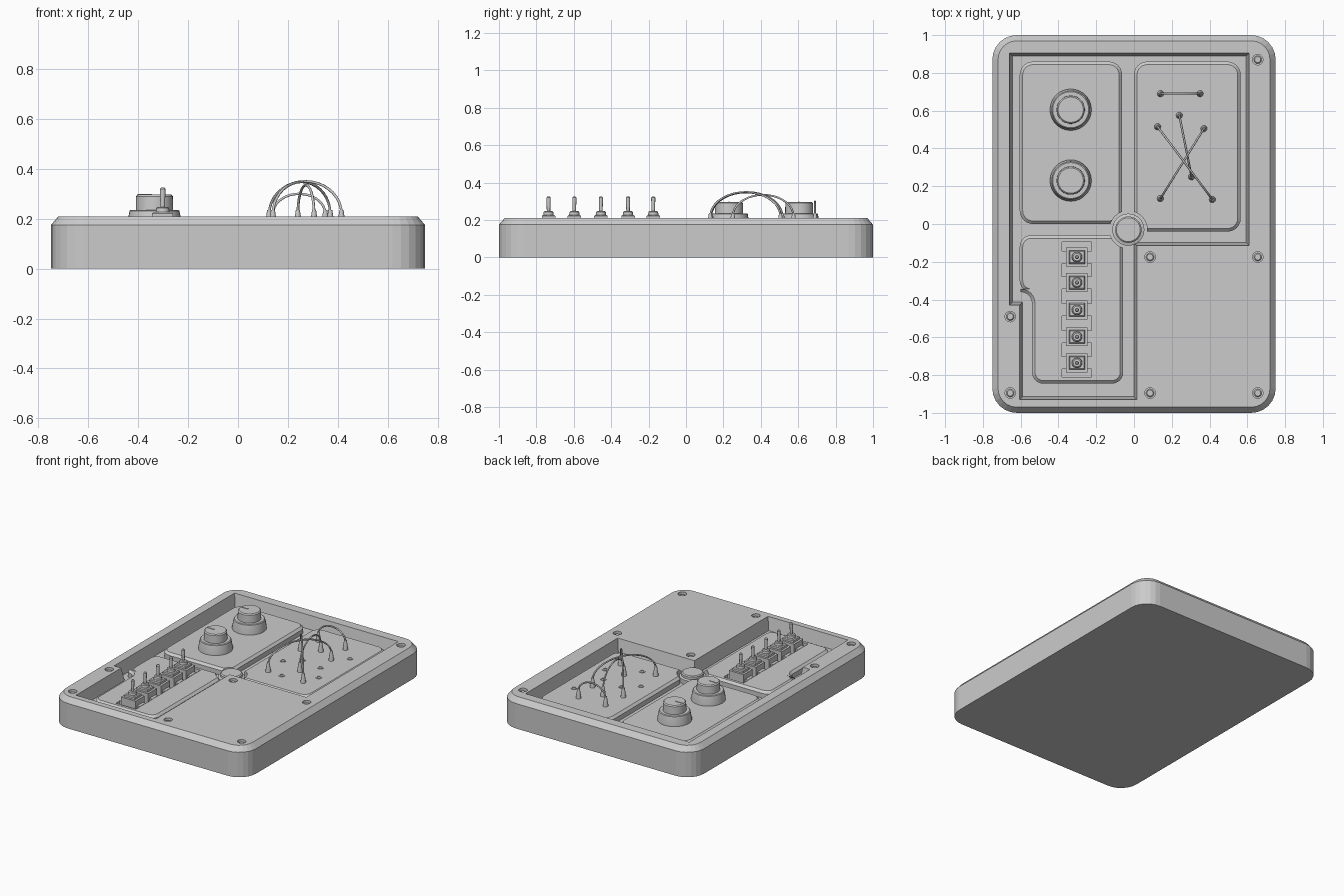
import bpy, bmesh, math
from mathutils import Vector

if "Cube" in bpy.data.objects:
    bpy.data.objects.remove(bpy.data.objects["Cube"])

FLOOR, PANEL, TOP = 0.12, 0.168, 0.21
HUB = (-0.03, -0.03)


def outline(pts, r=0.0, inset=0.0, seg=6):
    """Counter-clockwise polygon, offset inwards and with rounded corners."""
    out, n = [], len(pts)
    for i in range(n):
        p, a, b = (Vector(pts[k % n]) for k in (i, i - 1, i + 1))
        d1, d2 = (p - a).normalized(), (b - p).normalized()
        n1, n2 = Vector((-d1.y, d1.x)), Vector((-d2.y, d2.x))
        bis = (n1 + n2) / (1 + n1.dot(n2))
        p = p + bis * inset
        cross = d1.x * d2.y - d1.y * d2.x
        rad = r - inset if cross > 0 else r + inset
        if r <= 0 or rad <= 0.002:
            out.append(p)
            continue
        s = 1 if cross > 0 else -1
        c = p + bis * rad * s
        a0 = math.atan2(-n1.y * s, -n1.x * s)
        turn = math.atan2(cross, d1.dot(d2))
        for k in range(seg + 1):
            t = a0 + turn * k / seg
            out.append(c + Vector((math.cos(t), math.sin(t))) * rad)
    return out


def circle(c, r, n):
    return [Vector((c[0] + r * math.cos(2 * math.pi * k / n),
                    c[1] + r * math.sin(2 * math.pi * k / n))) for k in range(n)]


def rect(x0, y0, x1, y1):
    return [(x0, y0), (x1, y0), (x1, y1), (x0, y1)]


def loft(name, layers, smooth=False):
    """Solid made of stacked (outline, z) loops with equal point counts."""
    bm = bmesh.new()
    loops = [[bm.verts.new((p[0], p[1], z)) for p in pts] for pts, z in layers]
    n = len(loops[0])
    for lo, hi in zip(loops, loops[1:]):
        for i in range(n):
            j = (i + 1) % n
            bm.faces.new((lo[i], lo[j], hi[j], hi[i]))
    bm.faces.new(loops[0][::-1])
    bm.faces.new(loops[-1])
    me = bpy.data.meshes.new(name)
    bm.to_mesh(me)
    bm.free()
    ob = bpy.data.objects.new(name, me)
    bpy.context.collection.objects.link(ob)
    if smooth:
        activate(ob)
        bpy.ops.object.shade_smooth_by_angle(angle=math.radians(30))
    return ob


def turned(name, c, profile, n=24):
    return loft(name, [(circle(c, r, n), z) for r, z in profile], True)


def activate(ob):
    bpy.ops.object.select_all(action='DESELECT')
    ob.select_set(True)
    bpy.context.view_layer.objects.active = ob


def carve(ob, cutter):
    cutter.hide_render = True
    m = ob.modifiers.new("cut", 'BOOLEAN')
    m.operation, m.solver, m.object = 'DIFFERENCE', 'EXACT', cutter
    activate(ob)
    bpy.ops.object.modifier_apply(modifier=m.name)
    bpy.data.objects.remove(cutter)


# Case with chamfered top edge
case = rect(-0.75, -1, 0.75, 1)
body = loft("case", [(outline(case, 0.13), 0), (outline(case, 0.13), 0.175),
                     (outline(case, 0.13, 0.03), TOP)])

# Stepped tray sunk into the case
tray = [(-0.605, -0.93), (0.015, -0.93), (0.015, -0.115), (0.61, -0.115),
        (0.61, 0.905), (-0.66, 0.905), (-0.66, -0.43), (-0.605, -0.43)]
carve(body, loft("tray_cutter", [(outline(tray, 0, 0.016), FLOOR), (outline(tray), TOP),
                                 (outline(tray), 0.25)]))

# Screws in counterbored holes
for c in [(0.655, 0.87), (0.655, -0.175), (0.085, -0.175), (0.085, -0.895),
          (0.655, -0.895), (-0.655, -0.895), (-0.655, -0.49)]:
    carve(body, turned("screw_cutter", c, [(0.028, 0.185), (0.028, 0.25)], 16))
    turned("screw", c, [(0.021, 0.18), (0.021, 0.193), (0.016, 0.198)], 16)

# Raised control panels, notched around the hub
panels = {
    "knob_panel": rect(-0.605, 0.0, -0.063, 0.86),
    "patch_panel": rect(0.0, -0.04, 0.565, 0.86),
    "switch_panel": [(-0.54, -0.845), (-0.057, -0.845), (-0.057, -0.06),
                     (-0.605, -0.06), (-0.605, -0.36), (-0.54, -0.36)]}
made = {}
for name, pts in panels.items():
    r = 0.07 if name != "switch_panel" else 0.06
    made[name] = loft(name, [(outline(pts, r), FLOOR - 0.01), (outline(pts, r), PANEL - 0.015),
                             (outline(pts, r, 0.016), PANEL)])
    carve(made[name], turned("hub_cutter", HUB, [(0.1, 0.05), (0.1, 0.3)], 32))

# Hub post
turned("hub_post", HUB, [(0.085, 0.11), (0.085, 0.15), (0.07, 0.155), (0.07, 0.172),
                         (0.063, 0.178)], 32)

# Switch channel and toggles
SX = -0.302
carve(made["switch_panel"], loft("slot_cutter", [
    (outline(rect(SX - 0.078, -0.81, SX + 0.078, -0.095)), 0.13),
    (outline(rect(SX - 0.078, -0.81, SX + 0.078, -0.095)), 0.3)]))
for y in (-0.175, -0.31, -0.455, -0.597, -0.735):
    tab = rect(SX - 0.078, y - 0.033, SX + 0.078, y + 0.033)
    loft("switch_bracket", [(outline(tab), 0.125), (outline(tab), 0.17)])
    box = rect(SX - 0.057, y - 0.05, SX + 0.057, y + 0.05)
    loft("switch_body", [(outline(box), 0.125), (outline(box), 0.208)])
    nut = rect(SX - 0.042, y - 0.036, SX + 0.042, y + 0.036)
    loft("switch_nut", [(outline(nut), 0.205), (outline(nut), 0.222),
                        (outline(nut, 0, 0.006), 0.227)])
    turned("switch_collar", (SX, y), [(0.028, 0.225), (0.026, 0.243), (0.02, 0.248)], 16)
    turned("switch_lever", (SX, y), [(0.009, 0.24), (0.011, 0.31), (0.011, 0.32),
                                     (0.006, 0.326)], 12)

# Knobs with skirt, cap and pointer
for c in ((-0.335, 0.605), (-0.335, 0.23)):
    turned("knob", c, [(0.11, 0.16), (0.11, 0.18), (0.1, 0.232), (0.095, 0.236), (0.075, 0.236),
                       (0.074, 0.29), (0.067, 0.297)], 28)
    mark = rect(c[0] - 0.068, c[1] - 0.003, c[0] - 0.01, c[1] + 0.003)
    loft("knob_pointer", [(outline(mark), 0.29), (outline(mark), 0.3)])

# Empty jacks
for c in [(0.455, 0.59), (0.22, 0.40), (0.38, 0.37), (0.125, 0.32), (0.455, 0.245), (0.245, 0.135)]:
    turned("jack", c, [(0.02, 0.16), (0.02, 0.172), (0.012, 0.172), (0.012, 0.162)], 16)

# Patch cables: arched wire with a plug at each end
for a, b, peak in [((0.14, 0.69), (0.35, 0.69), 0.30), ((0.125, 0.515), (0.415, 0.13), 0.35),
                   ((0.37, 0.505), (0.14, 0.135), 0.348), ((0.24, 0.575), (0.305, 0.25), 0.335)]:
    for c in (a, b):
        turned("plug", c, [(0.018, 0.16), (0.016, 0.185), (0.008, 0.235)], 12)
    cu = bpy.data.curves.new("cable", 'CURVE')
    cu.dimensions, cu.bevel_depth, cu.bevel_resolution = '3D', 0.0055, 1
    sp = cu.splines.new('POLY')
    N = 18
    sp.points.add(N)
    mid, half = (Vector(a) + Vector(b)) / 2, (Vector(b) - Vector(a)) / 2
    for k in range(N + 1):
        t = math.pi * k / N
        p = mid - half * math.cos(t)
        sp.points[k].co = (p.x, p.y, 0.22 + (peak - 0.22) * math.sin(t), 1)
    cable = bpy.data.objects.new("cable", cu)
    bpy.context.collection.objects.link(cable)
    activate(cable)
    bpy.ops.object.convert(target='MESH')
